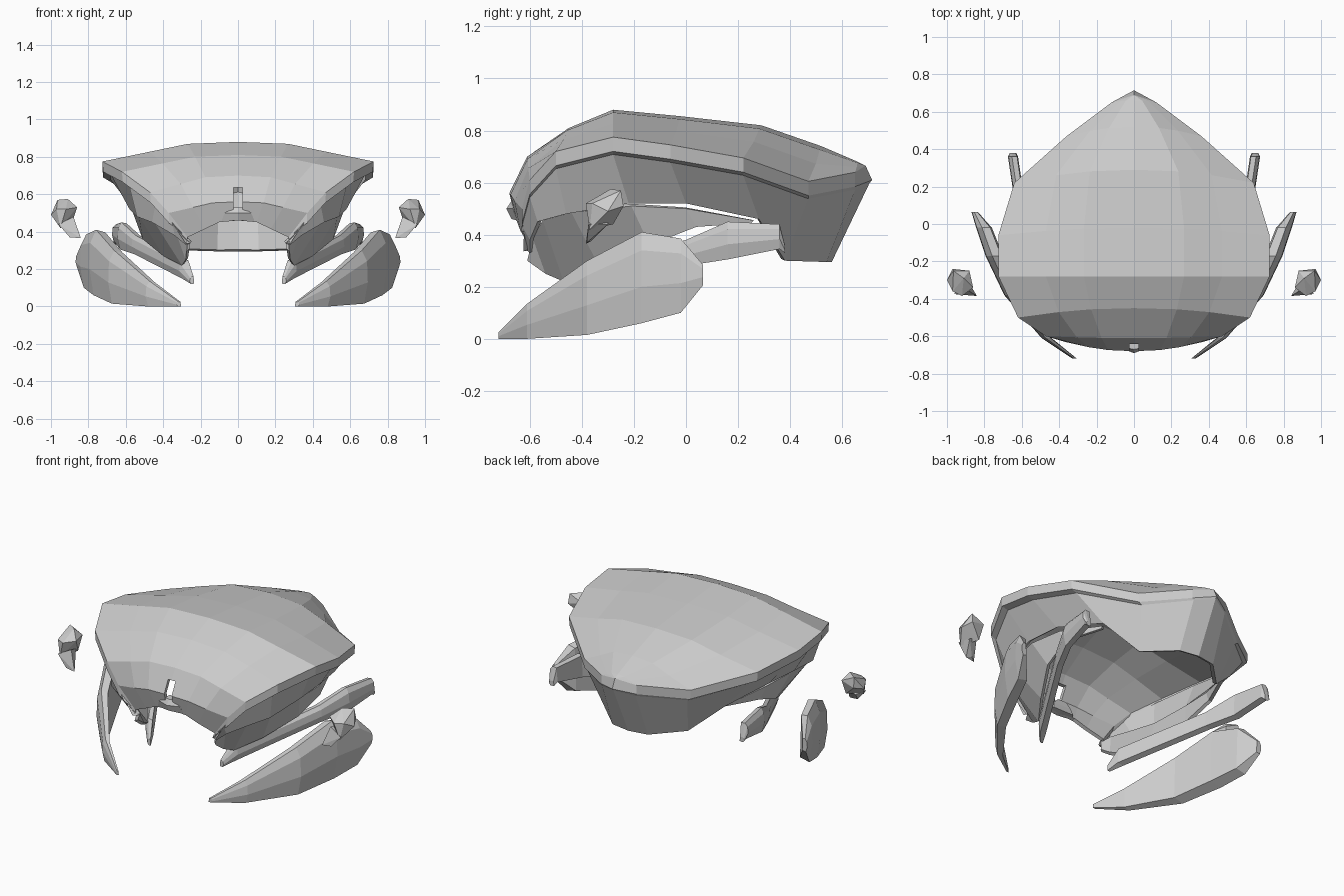
import bpy, bmesh
from mathutils import Vector

if "Cube" in bpy.data.objects:
    bpy.data.objects.remove(bpy.data.objects["Cube"])


def finish(name, bm, mirror=True):
    bmesh.ops.remove_doubles(bm, verts=bm.verts, dist=0.002)
    bmesh.ops.recalc_face_normals(bm, faces=bm.faces)
    # make sure normals point away from the middle
    ref = sum((v.co for v in bm.verts), Vector()) / len(bm.verts)
    bm.normal_update()
    if sum(f.normal.dot(f.calc_center_median() - ref) * f.calc_area() for f in bm.faces) < 0:
        bmesh.ops.reverse_faces(bm, faces=bm.faces)
    me = bpy.data.meshes.new(name)
    bm.to_mesh(me)
    bm.free()
    ob = bpy.data.objects.new(name, me)
    bpy.context.collection.objects.link(ob)
    if mirror:
        m = ob.modifiers.new("mirror", 'MIRROR')
        m.use_clip = True
        m.merge_threshold = 0.002
    return ob


def loft(name, rows, closed):
    bm = bmesh.new()
    vs = [[bm.verts.new(p) for p in r] for r in rows]
    n = len(rows[0])
    for a, b in zip(vs, vs[1:]):
        for i in range(n if closed else n - 1):
            j = (i + 1) % n
            bm.faces.new((a[i], a[j], b[j], b[i]))
    if closed:
        bm.faces.new(vs[0])
        bm.faces.new(vs[-1])
    return finish(name, bm)


def thicken(ob, t):
    s = ob.modifiers.new("thickness", 'SOLIDIFY')
    s.thickness = t
    s.offset = -1


# shell stations: centre y, centre z, rim x, rim y, rim z
top = [
    (-.655, .46, .27, -.61, .37),
    (-.68, .56, .37, -.63, .50),
    (-.61, .70, .47, -.60, .61),
    (-.45, .81, .62, -.50, .72),
    (-.28, .88, .725, -.28, .775),
    (-.02, .855, .725, -.06, .745),
    (.29, .82, .64, .22, .695),
    (.52, .74, .36, .47, .605),
    (.66, .68, .12, .65, .64),
    (.69, .665, 0, .69, .665),
]
# lower edge of the side wall: x, y, z
low = [
    (.28, -.60, .33), (.34, -.60, .38), (.46, -.57, .45), (.54, -.46, .48),
    (.58, -.22, .52), (.56, .0, .52), (.46, .28, .46), (.28, .38, .30),
    (.12, .54, .295), (0, .56, .295),
]
dome = [(0, 1, 0), (.37, .9, .12), (.65, .5, .42), (1, 0, 1)]
rows = []
for i, ((yc, zc, xr, yr, zr), (lx, ly, lz)) in enumerate(zip(top, low)):
    row = [(xr * fx, yc + (yr - yc) * fy, zr + (zc - zr) * fz) for fx, fz, fy in dome]
    d = .02 if i == 0 else .055
    tip = i == len(top) - 1
    row.append((xr * .995, yr + (.025 if tip else 0), zr - d))
    row.append((xr * .94, yr + (.015 if tip else 0), zr - d - .012))
    row.append((lx, ly, lz))
    rows.append(row)
shell = loft("shell", rows, False)
thicken(shell, .022)

# slot in the front of the shell
bm = bmesh.new()
bmesh.ops.create_cube(bm, size=1)
for v in bm.verts:
    v.co = (v.co.x * .05, v.co.y * .2 - .68, v.co.z * .12 + .575)
cutter = finish("slot_cutter", bm, False)
cutter.hide_render = True
cutter.display_type = 'WIRE'
b = shell.modifiers.new("slot", 'BOOLEAN')
b.operation = 'DIFFERENCE'
b.object = cutter

# small nose block under the slot
nose = loft("nose", [
    [(0, -.67, .53), (.03, -.665, .53), (.03, -.62, .53), (0, -.62, .53)],
    [(0, -.69, .50), (.07, -.665, .50), (.06, -.62, .50), (0, -.62, .50)],
    [(0, -.67, .46), (.09, -.65, .455), (.07, -.61, .46), (0, -.61, .46)],
], True)

# cheek panels hanging inside the wall
upper = [(.27, -.60, .34), (.33, -.59, .39), (.45, -.55, .455), (.53, -.44, .485),
         (.565, -.21, .51), (.545, .0, .50), (.45, .26, .455)]
lower = [(.275, -.61, .30), (.28, -.54, .25), (.30, -.47, .22), (.40, -.33, .27),
         (.51, -.14, .36), (.53, .04, .43), (.445, .25, .445)]
thicken(loft("cheek_panel", list(zip(upper, lower)), False), .02)


def blade(name, stations):
    # curved plate: flat inside, bevelled outside; y, x, z low, z high, thickness
    rows = []
    for y, x, lo, hi, t in stations:
        h = hi - lo
        rows.append([(x - t, y, lo + .05 * h), (x - t * .9, y, hi - .04 * h),
                     (x - t * .35, y, hi), (x, y, hi - .2 * h),
                     (x + .004, y, lo + .4 * h), (x - .2 * t, y, lo)])
    return loft(name, rows, True)


blade("claw_plate", [
    (-.72, .325, .0, .025, .02), (-.61, .49, .0, .135, .05), (-.38, .69, .015, .30, .08),
    (-.17, .79, .06, .41, .09), (-.02, .84, .10, .385, .08), (.065, .865, .205, .285, .03)])

blade("narrow_plate", [
    (-.51, .255, .12, .16, .02), (-.45, .31, .15, .25, .05), (.0, .565, .28, .38, .05),
    (.16, .64, .305, .45, .05), (.36, .67, .345, .44, .05), (.38, .66, .33, .36, .03)])

# floating pincers beside the shell
bm = bmesh.new()
for p in [(.86, -.34, .53), (.91, -.29, .575), (.965, -.25, .57), (1.0, -.30, .49),
          (.97, -.24, .51), (.88, -.25, .53), (.92, -.385, .52), (.95, -.37, .42),
          (.89, -.28, .44), (.97, -.36, .52)]:
    bm.verts.new(p)
bmesh.ops.convex_hull(bm, input=bm.verts[:])
finish("floating_knuckle", bm)
bm = bmesh.new()
for p in [(.88, -.36, .48), (.96, -.375, .44), (.94, -.30, .44), (.89, -.30, .46),
          (.84, -.385, .365), (.90, -.38, .37), (.87, -.365, .375)]:
    bm.verts.new(p)
bmesh.ops.convex_hull(bm, input=bm.verts[:])
finish("floating_claw_tip", bm)
